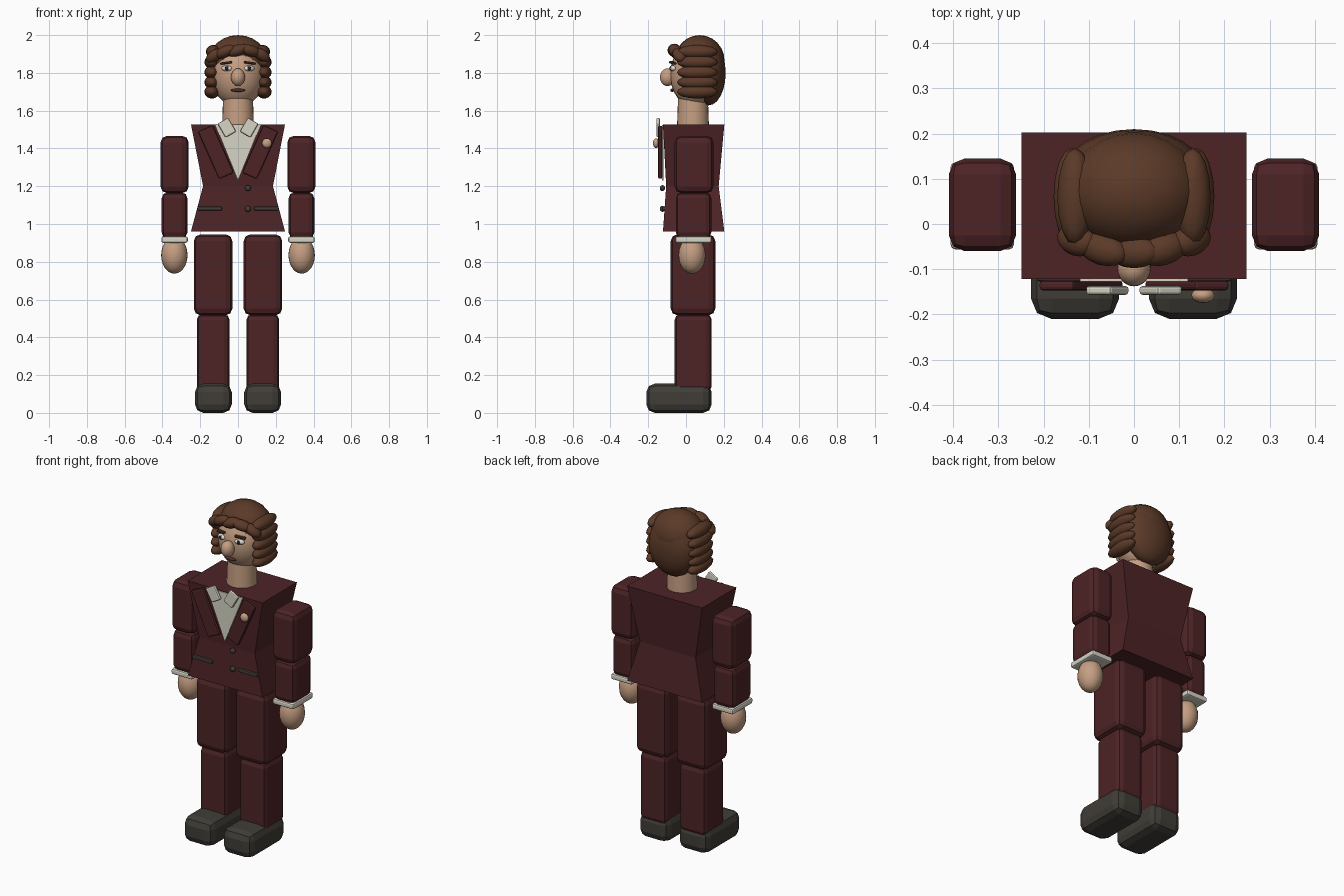
import bpy, bmesh, math
from mathutils import Matrix, Vector, Euler

if "Cube" in bpy.data.objects:
    bpy.data.objects.remove(bpy.data.objects["Cube"])


def mat(name, r, g, b):
    m = bpy.data.materials.new(name)
    m.diffuse_color = (r, g, b, 1)
    m.use_nodes = True
    m.node_tree.nodes["Principled BSDF"].inputs["Base Color"].default_value = m.diffuse_color
    return m


SUIT = mat("maroon cloth", 0.075, 0.017, 0.019)
SKIN = mat("skin", 0.56, 0.345, 0.225)
HAIR = mat("brown hair", 0.105, 0.042, 0.021)
CREAM = mat("cream shirt", 0.68, 0.66, 0.56)
DARK = mat("dark leather", 0.052, 0.047, 0.038)
WHITE = mat("eye white", 0.75, 0.73, 0.68)
BLACK = mat("pupil", 0.02, 0.015, 0.012)
LIP = mat("lip", 0.09, 0.025, 0.018)


def finish(name, bm, m, smooth=False):
    bmesh.ops.recalc_face_normals(bm, faces=bm.faces)
    me = bpy.data.meshes.new(name)
    bm.to_mesh(me)
    bm.free()
    me.materials.append(m)
    for p in me.polygons:
        p.use_smooth = smooth
    ob = bpy.data.objects.new(name, me)
    bpy.context.collection.objects.link(ob)
    return ob


def place(bm, c, rot):
    r = Euler([math.radians(a) for a in rot]).to_matrix().to_4x4()
    bmesh.ops.transform(bm, matrix=Matrix.Translation(c) @ r, verts=bm.verts)


def ball(name, c, r, m, rot=(0, 0, 0), seg=24):
    bm = bmesh.new()
    bmesh.ops.create_uvsphere(bm, u_segments=seg, v_segments=seg // 2, radius=1)
    bmesh.ops.scale(bm, vec=r, verts=bm.verts)
    place(bm, c, rot)
    return finish(name, bm, m, True)


def box(name, c, size, m, bevel=0.0, rot=(0, 0, 0), seg=2):
    bm = bmesh.new()
    bmesh.ops.create_cube(bm, size=1)
    bmesh.ops.scale(bm, vec=size, verts=bm.verts)
    if bevel:
        bmesh.ops.bevel(bm, geom=bm.edges[:], offset=bevel, segments=seg,
                        profile=0.5, affect='EDGES')
    place(bm, c, rot)
    return finish(name, bm, m)


def span(name, x, y, z, m, bevel, s):
    """Bevelled box from min/max pairs, mirrored by side s."""
    c = (s * (x[0] + x[1]) / 2, (y[0] + y[1]) / 2, (z[0] + z[1]) / 2)
    return box(name, c, (x[1] - x[0], y[1] - y[0], z[1] - z[0]), m, bevel)


# jacket: three rectangular rings, pinched at the waist
bm = bmesh.new()
rings = []
for z, hx, y0, y1 in ((0.96, 0.249, -0.122, 0.203), (1.2, 0.185, -0.105, 0.173),
                      (1.528, 0.249, -0.122, 0.203)):
    rings.append([bm.verts.new(v) for v in
                  ((-hx, y0, z), (hx, y0, z), (hx, y1, z), (-hx, y1, z))])
for a, b in zip(rings, rings[1:]):
    for i in range(4):
        j = (i + 1) % 4
        bm.faces.new((a[i], a[j], b[j], b[i]))
bm.faces.new(rings[0][::-1])
bm.faces.new(rings[-1])
finish("jacket", bm, SUIT)

# shirt front: thin triangular plate
bm = bmesh.new()
f = bm.faces.new([bm.verts.new(v) for v in
                  ((-0.12, -0.127, 1.525), (0, -0.127, 1.23), (0.12, -0.127, 1.525))])
ext = bmesh.ops.extrude_face_region(bm, geom=[f])
bmesh.ops.translate(bm, vec=(0, 0.009, 0),
                    verts=[e for e in ext["geom"] if isinstance(e, bmesh.types.BMVert)])
finish("shirt_front", bm, CREAM)

# neck
bm = bmesh.new()
bmesh.ops.create_cone(bm, cap_ends=True, segments=24, radius1=0.085, radius2=0.078, depth=0.2)
place(bm, (0, 0.037, 1.6), (0, 0, 0))
neck = finish("neck", bm, SKIN, True)
for p in neck.data.polygons:
    p.use_smooth = len(p.vertices) == 4

# head and face
ball("head", (0, 0.05, 1.79), (0.14, 0.135, 0.172), SKIN)
ball("nose", (0, -0.098, 1.777), (0.037, 0.04, 0.047), SKIN)
ball("mouth", (0, -0.073, 1.708), (0.038, 0.01, 0.009), LIP)

# hair: crown, back and fringe
ball("hair_crown", (0, 0.072, 1.865), (0.155, 0.132, 0.135), HAIR)
ball("hair_back", (0, 0.12, 1.8), (0.152, 0.09, 0.172), HAIR)
for x, y, z, ln, tilt in ((-0.125, -0.035, 1.89, 0.052, -35), (-0.07, -0.055, 1.912, 0.062, -25),
                          (0.0, -0.062, 1.92, 0.06, -20), (0.065, -0.055, 1.918, 0.058, 15),
                          (0.125, -0.035, 1.895, 0.052, 35)):
    ball("fringe_curl", (x, y, z), (ln, 0.036, 0.03), HAIR,
         (0, tilt, math.copysign(18, x) if x else 0), 16)

for s, side in ((-1, "left"), (1, "right")):
    # face details
    ball(side + "_eye", (s * 0.06, -0.07, 1.824), (0.029, 0.014, 0.015), WHITE, (0, 0, s * 18), 16)
    ball(side + "_pupil", (s * 0.058, -0.081, 1.824), (0.011, 0.006, 0.012), BLACK, (0, 0, 0), 12)
    box(side + "_brow", (s * 0.063, -0.07, 1.853), (0.062, 0.02, 0.012), HAIR, 0.003,
        (0, s * 8, s * 20), 1)
    # stacked side curls
    for i, z in enumerate((1.912, 1.857, 1.803, 1.75, 1.7)):
        ball(side + "_side_curl", (s * (0.138 if i else 0.13), 0.06, z),
             (0.04, 0.108, 0.036), HAIR, (0, 0, 0), 16)
    # lapel, collar, pocket
    box(side + "_lapel", (s * 0.117, -0.136, 1.38), (0.085, 0.022, 0.275), SUIT, 0.008,
        (0, s * 24, 0))
    box(side + "_collar", (s * 0.059, -0.147, 1.51), (0.065, 0.02, 0.085), CREAM, 0.007,
        (0, s * 30, 0))
    box(side + "_pocket", (s * 0.15, -0.118, 1.082), (0.13, 0.018, 0.02), DARK, 0.005)
    # arm
    span(side + "_upper_arm", (0.261, 0.41), (-0.06, 0.145), (1.163, 1.467), SUIT, 0.035, s)
    span(side + "_forearm", (0.268, 0.404), (-0.054, 0.134), (0.925, 1.167), SUIT, 0.03, s)
    span(side + "_cuff", (0.266, 0.406), (-0.056, 0.136), (0.9, 0.934), CREAM, 0.01, s)
    ball(side + "_hand", (s * 0.337, 0.032, 0.835), (0.07, 0.072, 0.098), SKIN)
    # leg
    span(side + "_thigh", (0.03, 0.234), (-0.081, 0.155), (0.517, 0.945), SUIT, 0.035, s)
    span(side + "_shin", (0.045, 0.218), (-0.06, 0.136), (0.11, 0.523), SUIT, 0.03, s)
    span(side + "_shoe", (0.033, 0.228), (-0.21, 0.136), (0, 0.155), DARK, 0.045, s)

# buttons and lapel flower
for z in (1.19, 1.08):
    ball("button", (0.053, -0.125, z), (0.016, 0.014, 0.016), DARK, (0, 0, 0), 12)
ball("lapel_flower", (0.153, -0.158, 1.428), (0.026, 0.017, 0.026), SKIN, (0, 0, 0), 16)
